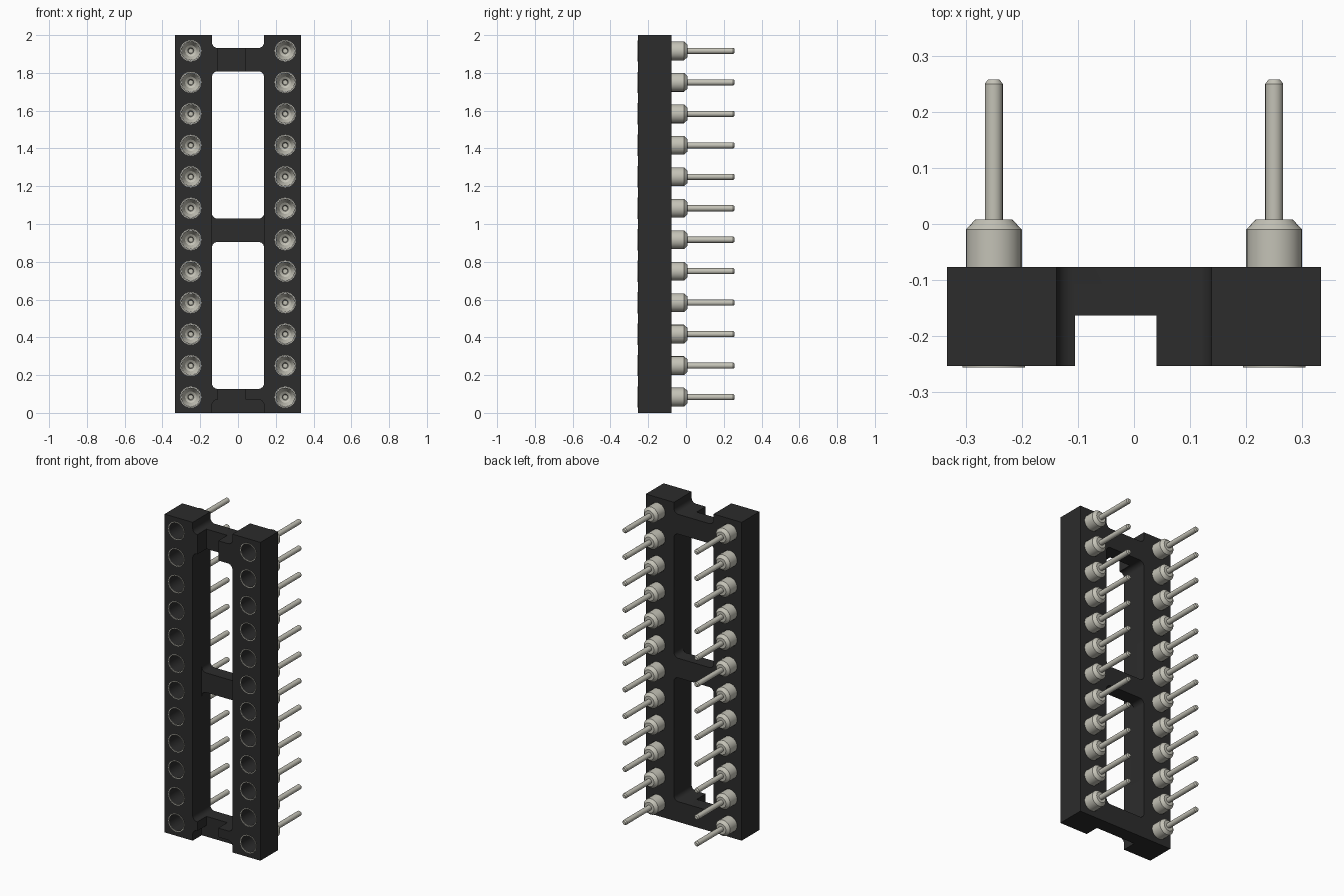
import bpy
import bmesh
import math
from mathutils import Matrix, Vector

if "Cube" in bpy.data.objects:
    bpy.data.objects.remove(bpy.data.objects["Cube"])

FRONT, MID, BACK = -0.253, -0.163, -0.077   # depth levels of the body
ROWS, PITCH = 12, 1 / 6
PIN_X, INNER = 0.25, 0.138


def material(name, color):
    mat = bpy.data.materials.new(name)
    mat.use_nodes = True
    mat.diffuse_color = (*color, 1)
    mat.node_tree.nodes["Principled BSDF"].inputs["Base Color"].default_value = (*color, 1)
    return mat


black = material("black plastic", (0.025, 0.025, 0.025))
metal = material("tin metal", (0.55, 0.54, 0.47))


def make_object(name, bm, mat):
    bmesh.ops.recalc_face_normals(bm, faces=bm.faces)
    mesh = bpy.data.meshes.new(name)
    bm.to_mesh(mesh)
    bm.free()
    mesh.materials.append(mat)
    obj = bpy.data.objects.new(name, mesh)
    bpy.context.collection.objects.link(obj)
    return obj


def block(name, x, y, z, radius=0):
    """Box between limits, optionally rounding the edges that run front to back."""
    bm = bmesh.new()
    size = [b - a for a, b in (x, y, z)]
    centre = Vector([(a + b) / 2 for a, b in (x, y, z)])
    bmesh.ops.create_cube(bm, size=1, matrix=Matrix.Translation(centre) @ Matrix.Diagonal((*size, 1)))
    if radius:
        edges = [e for e in bm.edges
                 if abs(e.verts[0].co.y - e.verts[1].co.y) > 0.01]
        bmesh.ops.bevel(bm, geom=edges, offset=radius, segments=6,
                        profile=0.5, affect='EDGES')
    return make_object(name, bm, black)


def pin_positions():
    for side, x in (("right", -PIN_X), ("left", PIN_X)):
        for row in range(ROWS):
            yield side, row, x, (row + 0.5) * PITCH


# Body: one slab with windows, notches, recess, channel and bores cut away
body = block("socket_body", (-0.333, 0.333), (FRONT, BACK), (0, 2))
through, shallow, span = (-0.4, 0), (-0.4, MID), (-INNER, INNER)
cutters = [
    block("lower_window_cutter", span, through, (0.127, 0.905), 0.03),
    block("upper_window_cutter", span, through, (1.028, 1.808), 0.03),
    block("top_notch_cutter", span, through, (1.932, 2.2), 0.03),
    block("bottom_notch_cutter", span, shallow, (-0.2, 0.07), 0.03),
    block("middle_recess_cutter", span, shallow, (0.8, 1.1)),
    block("channel_cutter", (-0.105, 0.04), shallow, (-0.1, 2.1)),
]
bores = bmesh.new()
for side, row, x, z in pin_positions():
    bmesh.ops.create_cone(bores, cap_ends=True, segments=24, radius1=0.051, radius2=0.051, depth=0.6,
                          matrix=Matrix.Translation((x, -0.2, z)) @ Matrix.Rotation(math.pi / 2, 4, 'X'))
cutters.append(make_object("bore_cutter", bores, black))

for cutter in cutters:
    cutter.hide_render = True
    mod = body.modifiers.new(cutter.name, 'BOOLEAN')
    mod.operation = 'DIFFERENCE'
    mod.solver = 'EXACT'
    mod.object = cutter

# Bake the cuts and drop the helpers
graph = bpy.context.evaluated_depsgraph_get()
body_mesh = bpy.data.meshes.new_from_object(body.evaluated_get(graph))
body.modifiers.clear()
body.data = body_mesh
for cutter in cutters:
    bpy.data.objects.remove(cutter)


def lathe(bm, profile, closed=False):
    """Spin (radius, y) points around the y axis."""
    verts = [bm.verts.new((r, y, 0)) for r, y in profile]
    pairs = list(zip(verts, verts[1:]))
    if closed:
        pairs.append((verts[-1], verts[0]))
    edges = [bm.edges.new(p) for p in pairs]
    bmesh.ops.spin(bm, geom=verts + edges, cent=(0, 0, 0), axis=(0, 1, 0),
                   angle=math.tau, steps=24, use_merge=True)
    bmesh.ops.remove_doubles(bm, verts=bm.verts, dist=0.0001)


# Contact pin: funnel deep in the bore, wide collar, thin leg, and a front rim
pin_bm = bmesh.new()
lathe(pin_bm, [(0, -0.05), (0.012, -0.05), (0.016, -0.07), (0.03, -0.08),
               (0.034, -0.09), (0.05, -0.12), (0.05, -0.01), (0.033, 0.008),
               (0.016, 0.008), (0.016, 0.25), (0.01, 0.258), (0, 0.258)])
lathe(pin_bm, [(0.051, FRONT), (0.051, -0.256), (0.056, -0.256), (0.056, FRONT)], closed=True)
pin = make_object("contact_pin", pin_bm, metal)

pins = []
for side, row, x, z in pin_positions():
    obj = bpy.data.objects.new(f"{side}_pin_{row + 1}", pin.data)
    obj.location = (x, 0, z)
    bpy.context.collection.objects.link(obj)
    pins.append(obj)
bpy.data.objects.remove(pin)

# Smooth round surfaces, keep hard edges
for obj in (body, pins[0]):
    bpy.ops.object.select_all(action='DESELECT')
    obj.select_set(True)
    bpy.context.view_layer.objects.active = obj
    bpy.ops.object.shade_smooth_by_angle(angle=math.radians(25))
